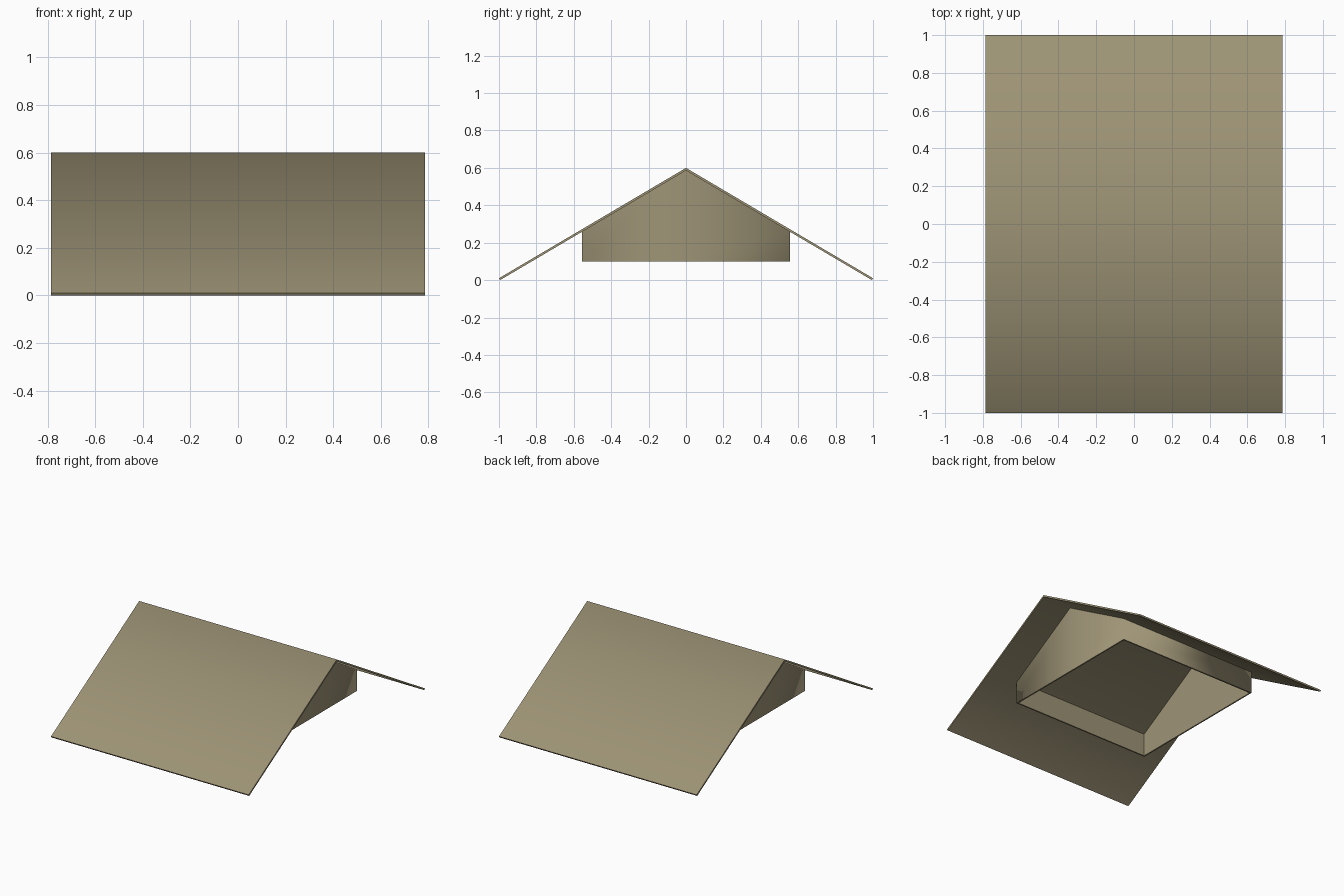
import bpy, bmesh, math

if "Cube" in bpy.data.objects:
    bpy.data.objects.remove(bpy.data.objects["Cube"])

HALF_X = 0.785      # roof half length along the ridge
RIDGE = 0.60        # ridge height
SLOPE = 0.59        # fall per unit of y
WALL = 0.555        # half width of the square wall ring
THICK = 0.01        # wall thickness
BASE = 0.10         # bottom of the walls

tan = bpy.data.materials.new("tan")
tan.diffuse_color = (0.34, 0.295, 0.18, 1)
tan.use_nodes = True
tan.node_tree.nodes["Principled BSDF"].inputs["Base Color"].default_value = tan.diffuse_color


def make_object(name, bm):
    bmesh.ops.recalc_face_normals(bm, faces=bm.faces)
    mesh = bpy.data.meshes.new(name)
    bm.to_mesh(mesh)
    bm.free()
    mesh.materials.append(tan)
    ob = bpy.data.objects.new(name, mesh)
    bpy.context.collection.objects.link(ob)
    return ob


# Gable roof: thin bent sheet, profile swept along x, smooth over the ridge
profile = [(-1, 0.01), (0, RIDGE), (1, 0.01), (0.994, 0), (0, RIDGE - 0.014), (-0.994, 0)]
bm = bmesh.new()
ends = [[bm.verts.new((x, y, z)) for y, z in profile] for x in (-HALF_X, HALF_X)]
for i in range(6):
    j = (i + 1) % 6
    bm.faces.new((ends[0][i], ends[0][j], ends[1][j], ends[1][i]))
for e in ends:      # end caps, one quad per slope
    bm.faces.new((e[0], e[1], e[4], e[5]))
    bm.faces.new((e[1], e[2], e[3], e[4]))
for f in bm.faces:
    f.smooth = True
for e in bm.edges:
    e.smooth = all(abs(v.co.y) < 0.01 for v in e.verts) and abs(e.verts[0].co.x - e.verts[1].co.x) > 1
make_object("gable_roof", bm)


# Wall ring: open underneath, top edge follows the roof
def ring(bm, r):
    plan = [(-r, -r), (r, -r), (r, 0), (r, r), (-r, r), (-r, 0)]
    low = [bm.verts.new((x, y, BASE)) for x, y in plan]
    high = [bm.verts.new((x, y, RIDGE - 0.007 - SLOPE * abs(y))) for x, y in plan]
    return low, high


bm = bmesh.new()
outer_low, outer_high = ring(bm, WALL)
inner_low, inner_high = ring(bm, WALL - THICK)
loops = [outer_low, outer_high, inner_high, inner_low]
for k in range(4):
    a, b = loops[k], loops[(k + 1) % 4]
    for i in range(6):
        j = (i + 1) % 6
        bm.faces.new((a[i], a[j], b[j], b[i]))
for f in bm.faces:
    f.smooth = True
# Only the outer upright corners are shaded softly
outer = set(outer_low + outer_high)
for e in bm.edges:
    upright = (e.verts[0].co.xy - e.verts[1].co.xy).length < 1e-5
    e.smooth = upright and e.verts[0] in outer
make_object("wall_ring", bm)
